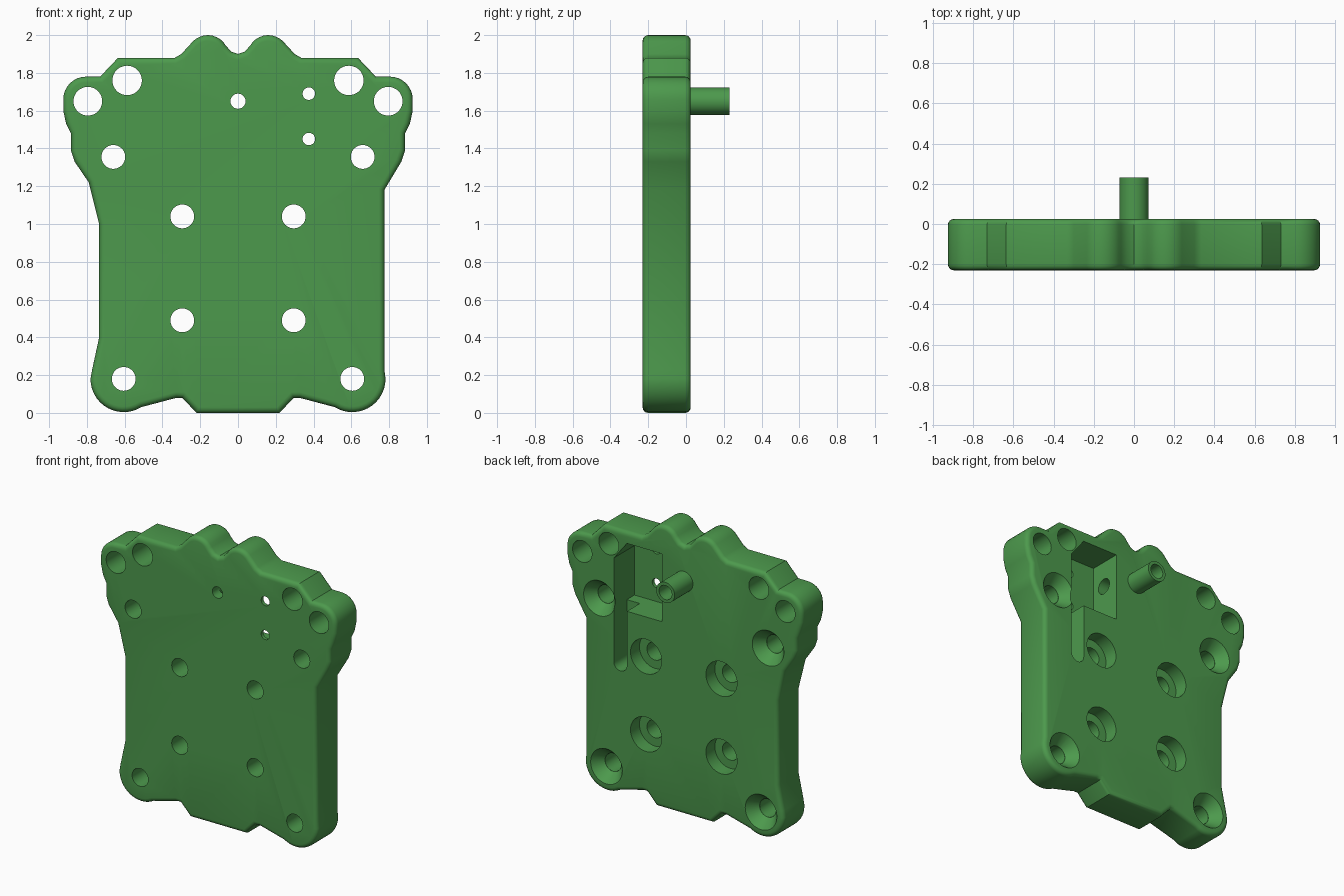
import bpy, bmesh, math
from mathutils import Matrix, Vector

if "Cube" in bpy.data.objects:
    bpy.data.objects.remove(bpy.data.objects["Cube"])

FRONT, BACK = -0.23, 0.025

green = bpy.data.materials.new("green plastic")
green.diffuse_color = (0.073, 0.319, 0.073, 1)
green.use_nodes = True
green.node_tree.nodes["Principled BSDF"].inputs["Base Color"].default_value = green.diffuse_color


def finish(bm, name):
    bmesh.ops.recalc_face_normals(bm, faces=bm.faces)
    me = bpy.data.meshes.new(name)
    bm.to_mesh(me)
    bm.free()
    me.materials.append(green)
    ob = bpy.data.objects.new(name, me)
    bpy.context.collection.objects.link(ob)
    return ob


def prism(name, pts, y0, y1, bevel=0):
    """Extrude an x/z outline along y, optionally rounding both rims."""
    bm = bmesh.new()
    face = bm.faces.new([bm.verts.new((x, y0, z)) for x, z in pts])
    ext = bmesh.ops.extrude_face_region(bm, geom=[face])
    moved = [g for g in ext["geom"] if isinstance(g, bmesh.types.BMVert)]
    bmesh.ops.translate(bm, verts=moved, vec=(0, y1 - y0, 0))
    if bevel:
        bmesh.ops.recalc_face_normals(bm, faces=bm.faces)
        rims = [e for e in bm.edges if abs(e.verts[0].co.y - e.verts[1].co.y) < 1e-5]
        bmesh.ops.bevel(bm, geom=rims, offset=bevel, segments=4, profile=0.5,
                        affect='EDGES', clamp_overlap=False)
    return finish(bm, name)


def rod(name, x, z, y0, y1, r0, r1=None, sides=40):
    """Cylinder or cone running along y."""
    bm = bmesh.new()
    bmesh.ops.create_cone(bm, cap_ends=True, segments=sides, radius1=r0,
                          radius2=r0 if r1 is None else r1, depth=y1 - y0)
    bm.transform(Matrix.Translation((x, (y0 + y1) / 2, z)) @ Matrix.Rotation(-math.pi / 2, 4, 'X'))
    return finish(bm, name)


def cut(target, cutter):
    mod = target.modifiers.new("cut", 'BOOLEAN')
    mod.operation, mod.solver, mod.object = 'DIFFERENCE', 'EXACT', cutter
    bpy.context.view_layer.objects.active = target
    bpy.ops.object.modifier_apply(modifier=mod.name)
    bpy.data.objects.remove(cutter, do_unlink=True)


def arc(cx, cz, r, a0, a1, n):
    return [(cx + r * math.cos(math.radians(a0 + (a1 - a0) * i / n)),
             cz + r * math.sin(math.radians(a0 + (a1 - a0) * i / n))) for i in range(n + 1)]


# Outline: lower lobe, flank (different on each side), ear and crown
lobe = [(0.22, 0), (0.295, 0.08), (0.325, 0.08)] + arc(0.605, 0.18, 0.176, -122, 0, 14)
right_flank = [(0.775, 0.23), (0.775, 1.18)]
left_flank = [(0.772, 0.23), (0.735, 0.40), (0.735, 1.0), (0.79, 1.22)]
ear = ([(0.865, 1.33), (0.885, 1.39), (0.885, 1.48), (0.91, 1.53), (0.925, 1.60)]
       + arc(0.805, 1.66, 0.12, 0, 90, 8) + [(0.73, 1.78), (0.635, 1.88), (0.335, 1.88)])
crown = [(0.30, 1.90)] + arc(0.16, 1.89, 0.11, 45, 150, 9) + [(0.035, 1.912)]
right = lobe + right_flank + ear + crown
left = lobe + left_flank + ear + crown
outline = right + [(0, 1.90)] + [(-x, z) for x, z in reversed(left)]
plate = prism("plate", outline, FRONT, BACK, 0.03)

# Plain through holes
holes = [(0.375, 1.69, 0.033), (0.375, 1.45, 0.033), (0, 1.65, 0.04)]
for s in (-1, 1):
    holes += [(s * 0.795, 1.65, 0.076), (s * 0.587, 1.76, 0.078)]
    # Screw holes: counterbored in the middle, countersunk at the corners
    for x, z in ((0.295, 1.04), (0.295, 0.49)):
        holes.append((s * x, z, 0.063))
        cut(plate, rod("counterbore", s * x, z, -0.075, 0.1, 0.122))
    for x, z in ((0.66, 1.355), (0.605, 0.18)):
        holes.append((s * x, z, 0.063))
        cut(plate, rod("countersink", s * x, z, -0.05, 0.035, 0.064, 0.132))

# Rear pocket with a clipped corner, and the cable slot below it
pocket = [(0.17, 1.32), (0.547, 1.32), (0.547, 1.67), (0.445, 1.80), (0.17, 1.80)]
cut(plate, prism("pocket_cutter", pocket, -0.205, 0.1))
slot = [(0.547, 1.40), (0.445, 1.40)] + arc(0.496, 0.935, 0.051, 180, 360, 10)
cut(plate, prism("slot_cutter", slot, -0.12, 0.1))

# Cross bore from the pocket to the spigot
bm = bmesh.new()
bmesh.ops.create_cone(bm, cap_ends=True, segments=32, radius1=0.055, radius2=0.055, depth=0.26)
bm.transform(Matrix.Translation((0.09, -0.10, 1.62)) @ Matrix.Rotation(math.pi / 2, 4, 'Y'))
cut(plate, finish(bm, "cross_bore"))

for x, z, r in holes:
    cut(plate, rod("hole", x, z, -0.4, 0.4, r))

# Hollow spigot on the back
spigot = rod("spigot", 0, 1.65, BACK - 0.02, 0.23, 0.072)
cut(spigot, rod("spigot_bore", 0, 1.65, -0.1, 0.4, 0.05))

for ob in (plate, spigot):
    bpy.ops.object.select_all(action='DESELECT')
    ob.select_set(True)
    bpy.context.view_layer.objects.active = ob
    bpy.ops.object.shade_smooth_by_angle(angle=math.radians(32))
